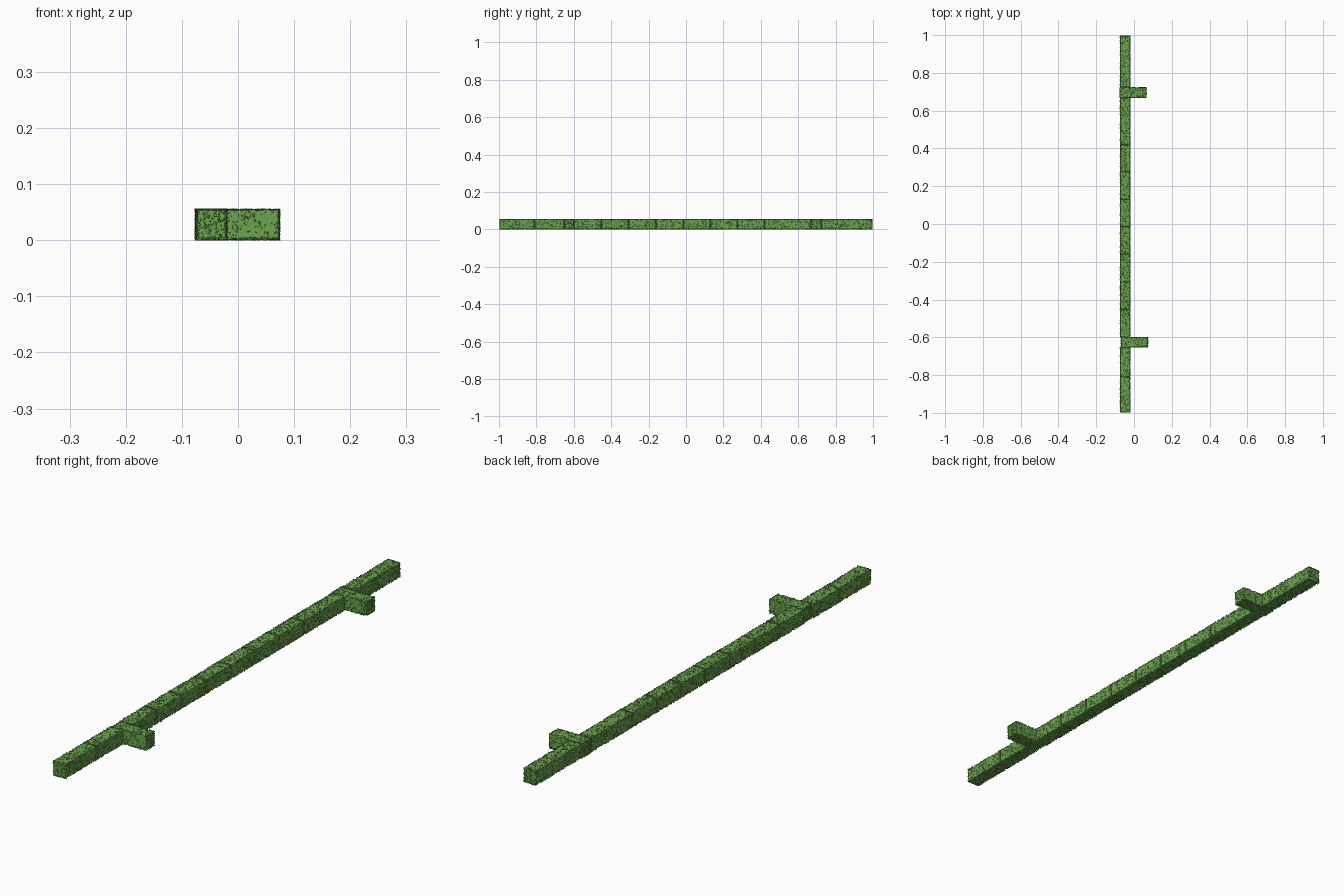
import bpy, bmesh, random
from mathutils import Vector

if "Cube" in bpy.data.objects:
    bpy.data.objects.remove(bpy.data.objects["Cube"])

random.seed(7)

green = bpy.data.materials.new("hedge_green")
green.diffuse_color = (0.15, 0.37, 0.08, 1.0)
green.use_nodes = True
green.node_tree.nodes["Principled BSDF"].inputs["Base Color"].default_value = green.diffuse_color

LEAF = 0.0026          # half size of one leaf
Z0, Z1 = 0.002, 0.054  # clipped hedge body
PAD = 0.0028           # how far leaves may stick out


def make_object(name, bm):
    mesh = bpy.data.meshes.new(name)
    bm.to_mesh(mesh)
    bm.free()
    mesh.materials.append(green)
    obj = bpy.data.objects.new(name, mesh)
    bpy.context.collection.objects.link(obj)
    return obj


def add_leaf(bm, pos, normal, lo, hi):
    """Small tilted four-sided leaf, kept inside the trimmed outline."""
    n = (normal + Vector([random.uniform(-0.8, 0.8) for _ in range(3)])).normalized()
    u = n.cross(Vector([random.uniform(-1, 1) for _ in range(3)])).normalized()
    v = n.cross(u)
    s = LEAF * random.uniform(0.7, 1.2)
    verts = []
    for a, b in ((-1.3, 0), (0, -0.7), (1.3, 0), (0, 0.7)):
        p = pos + (u * a + v * b) * s
        verts.append(bm.verts.new([min(max(p[i], lo[i] - PAD), hi[i] + PAD) for i in range(3)]))
    bm.faces.new(verts)


def hedge(name, x0, x1, y0, y1, long_axis):
    lo, hi = Vector((x0, y0, Z0)), Vector((x1, y1, Z1))
    size, mid = hi - lo, (lo + hi) / 2

    # clipped body with softened edges
    bm = bmesh.new()
    bmesh.ops.create_cube(bm, size=1)
    for vert in bm.verts:
        vert.co = Vector([vert.co[i] * size[i] + mid[i] for i in range(3)])
    bmesh.ops.bevel(bm, geom=bm.edges[:], offset=0.004, segments=2,
                    profile=0.5, affect='EDGES')
    make_object(name + "_body", bm)

    # leaves: denser on the cut ends and along edges
    bm = bmesh.new()
    for axis in range(3):
        a, b = [i for i in range(3) if i != axis]
        density = 150000 if axis == long_axis else 62000
        for side in (-1, 1):
            normal = Vector((0, 0, 0))
            normal[axis] = side
            for _ in range(int(size[a] * size[b] * density)):
                p = Vector((0, 0, 0))
                p[a] = random.uniform(lo[a], hi[a])
                p[b] = random.uniform(lo[b], hi[b])
                if random.random() < 0.12:
                    p[b] = random.choice((lo[b], hi[b]))
                p[axis] = (hi if side > 0 else lo)[axis] + side * random.uniform(-0.0015, 0.0012)
                add_leaf(bm, p, normal, lo, hi)
    make_object(name + "_leaves", bm)


# long row of hedge sections
joints = [-0.997, -0.81, -0.652, -0.60, -0.453, -0.307, -0.16, -0.014,
          0.13, 0.275, 0.42, 0.668, 0.724, 0.997]
gap = 0.0015
for i, (a, b) in enumerate(zip(joints, joints[1:])):
    if i in (2, 11):
        continue
    hedge(f"hedge_section_{i}", -0.073, -0.021, a + gap, b - gap, 1)

# short side hedges crossing the row
hedge("side_hedge_front", -0.068, 0.073, -0.652, -0.60, 0)
hedge("side_hedge_back", -0.075, 0.065, 0.669, 0.722, 0)
